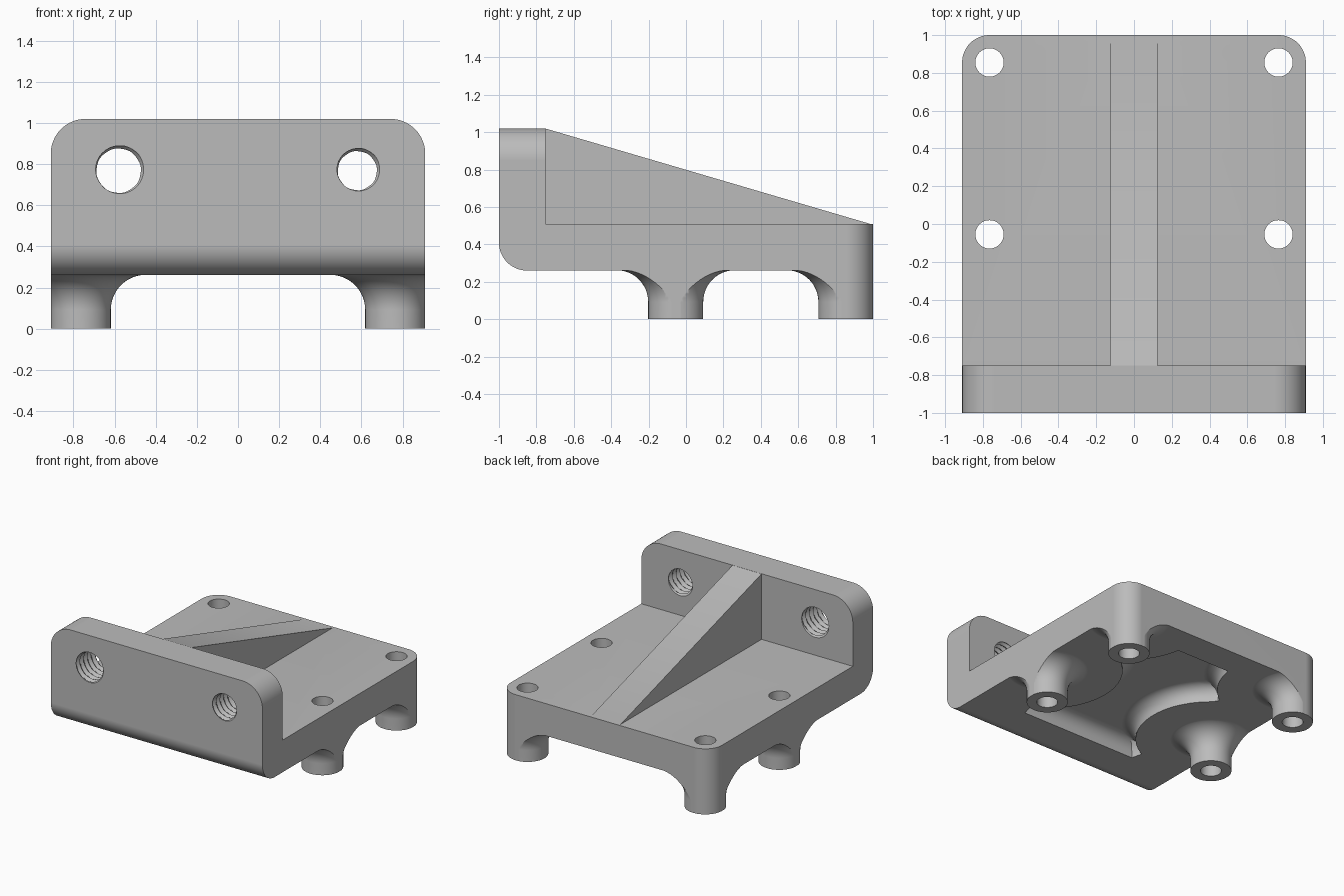
import bpy, bmesh
from math import sin, cos, pi, asin, sqrt, floor

cube = bpy.data.objects.get("Cube")
if cube:
    bpy.data.objects.remove(cube, do_unlink=True)

grey = bpy.data.materials.new("plain_grey")
grey.use_nodes = True
grey.diffuse_color = (0.5, 0.5, 0.5, 1)
grey.node_tree.nodes["Principled BSDF"].inputs["Base Color"].default_value = (0.5, 0.5, 0.5, 1)

HALF_W = 0.91
LEG_X, LEG_YS, LEG_R = 0.765, (-0.055, 0.855), 0.145
BOTTOM, DECK, TOP, WALL_BACK = 0.26, 0.51, 1.02, -0.75


def loft(name, rings):
    """Closed solid through rings that share one point count."""
    bm = bmesh.new()
    loops = [[bm.verts.new(p) for p in ring] for ring in rings]
    n = len(loops[0])
    for a, b in zip(loops, loops[1:]):
        for i in range(n):
            j = (i + 1) % n
            bm.faces.new((a[i], a[j], b[j], b[i]))
    bm.faces.new(loops[0])
    bm.faces.new(loops[-1])
    bmesh.ops.recalc_face_normals(bm, faces=bm.faces)
    mesh = bpy.data.meshes.new(name)
    bm.to_mesh(mesh)
    bm.free()
    mesh.materials.append(grey)
    obj = bpy.data.objects.new(name, mesh)
    bpy.context.collection.objects.link(obj)
    return obj


def prism(name, pts, axis, lo, hi):
    place = {"x": lambda a, b, h: (h, a, b),
             "y": lambda a, b, h: (a, h, b),
             "z": lambda a, b, h: (a, b, h)}[axis]
    return loft(name, [[place(a, b, h) for a, b in pts] for h in (lo, hi)])


def arc(cx, cy, r, start, end, n=16):
    return [(cx + r * cos(start + (end - start) * i / n),
             cy + r * sin(start + (end - start) * i / n)) for i in range(n + 1)]


def lathe(name, cx, cy, profile, n=64):
    return loft(name, [[(x, y, z) for x, y in arc(cx, cy, r, 0, 2 * pi, n)[:-1]]
                       for r, z in profile])


def combine(target, tool, operation):
    mod = target.modifiers.new(operation, "BOOLEAN")
    mod.operation = operation
    mod.solver = "EXACT"
    mod.object = tool
    bpy.context.view_layer.objects.active = target
    bpy.ops.object.modifier_apply(modifier=mod.name)
    bpy.data.objects.remove(tool, do_unlink=True)


# Deck and upright wall from one side profile, oversized until trimmed
side = arc(-0.85, BOTTOM + 0.15, 0.15, pi, 1.5 * pi)
side += [(1.1, BOTTOM), (1.1, DECK), (WALL_BACK, DECK), (WALL_BACK, TOP), (-1, TOP)]
bracket = prism("mounting_bracket", side, "x", -1.1, 1.1)


# Underside pocket with a filleted floor, curving round the legs
def inner_arc(cy, r, y_start, y_end):
    """Part of a circle round a leg, on the side facing the middle."""
    return arc(LEG_X, cy, r, pi + asin((cy - y_start) / r), pi + asin((cy - y_end) / r))


def pocket_ring(d, z):
    r, front, back, side_x = 0.54 + d, -0.62 + d, 0.77 - d, 0.52 - d
    ya, yb = LEG_YS
    mid = (ya + yb) / 2
    y_start = max(front + 0.01, ya - sqrt(r * r - (LEG_X - side_x) ** 2))
    half = inner_arc(ya, r, y_start, mid)
    half = [(half[0][0] - 0.02, front)] + half + inner_arc(yb, r, mid, back)[1:]
    half = [(min(x, 0.45 - d) if y > 0 else x, y) for x, y in half]
    return [(x, y, z) for x, y in half] + [(-x, y, z) for x, y in reversed(half)]


FILLET = 0.1
rings = [pocket_ring(0, 0.2)]
for i in range(9):
    t = i / 8 * pi / 2
    rings.append(pocket_ring(FILLET * (1 - cos(t)), 0.285 + FILLET * sin(t)))
combine(bracket, loft("pocket_cutter", rings), "DIFFERENCE")

# Four legs flaring into the deck
flare = 0.17
leg_profile = [(LEG_R + 0.002, 0)]
for i in range(13):
    t = i / 12 * pi / 2
    leg_profile.append((LEG_R + 0.002 + flare * (1 - cos(t)), BOTTOM + 0.002 - flare + flare * sin(t)))
leg_profile.append((LEG_R + flare, 0.3))
for sx in (-1, 1):
    for y in LEG_YS:
        combine(bracket, lathe("leg", sx * LEG_X, y, leg_profile), "UNION")

# Trim to the plan outline with rounded back corners
plan = [(-HALF_W, -1.2), (HALF_W, -1.2)]
plan += arc(LEG_X, LEG_YS[1], LEG_R, 0, pi / 2)
plan += arc(-LEG_X, LEG_YS[1], LEG_R, pi / 2, pi)
combine(bracket, prism("plan_trim", plan, "z", -0.2, 1.3), "INTERSECT")

# Rounded top corners of the wall
for sx in (-1, 1):
    corner = arc(HALF_W - 0.17, TOP - 0.17, 0.17, 0, pi / 2)
    corner += [(HALF_W - 0.17, 1.2), (1.2, 1.2), (1.2, TOP - 0.17)]
    combine(bracket, prism("corner_cutter", [(sx * x, z) for x, z in corner], "y", -1.1, -0.6), "DIFFERENCE")

# Sloping stiffener rib
rib = [(-0.8, 0.45), (-0.8, TOP - 0.001), (WALL_BACK, TOP - 0.001), (0.99, DECK - 0.002), (0.99, 0.45)]
combine(bracket, prism("stiffener_rib", rib, "x", -0.125, 0.125), "UNION")

# Bolt holes down through the legs
for sx in (-1, 1):
    for y in LEG_YS:
        combine(bracket, lathe("bolt_hole", sx * LEG_X, y, [(0.075, -0.1), (0.075, 0.7)], 48), "DIFFERENCE")


# Helical threaded holes through the wall
def thread_cutter(cx, cz, r_in, r_out, pitch=0.046, n=48):
    rings = []
    for k in range(56):
        y = -1.03 + k * pitch / 8
        ring = []
        for i in range(n):
            a = 2 * pi * i / n
            phase = (y + 1) / pitch - (a - pi / 4) / (2 * pi)
            ridge = abs(2 * (phase - floor(phase)) - 1)
            r = r_in + (r_out - r_in) * ridge
            ring.append((cx + r * cos(a), y, cz + r * sin(a)))
        rings.append(ring)
    return loft("thread_cutter", rings)


combine(bracket, thread_cutter(-0.58, 0.768, 0.107, 0.126), "DIFFERENCE")
combine(bracket, thread_cutter(0.58, 0.768, 0.094, 0.113), "DIFFERENCE")

# Smooth curved faces, crisp edges
bpy.ops.object.select_all(action="DESELECT")
bracket.select_set(True)
bpy.context.view_layer.objects.active = bracket
bpy.ops.object.shade_smooth_by_angle(angle=pi / 6)
weighted = bracket.modifiers.new("even_shading", "WEIGHTED_NORMAL")
weighted.keep_sharp = True
